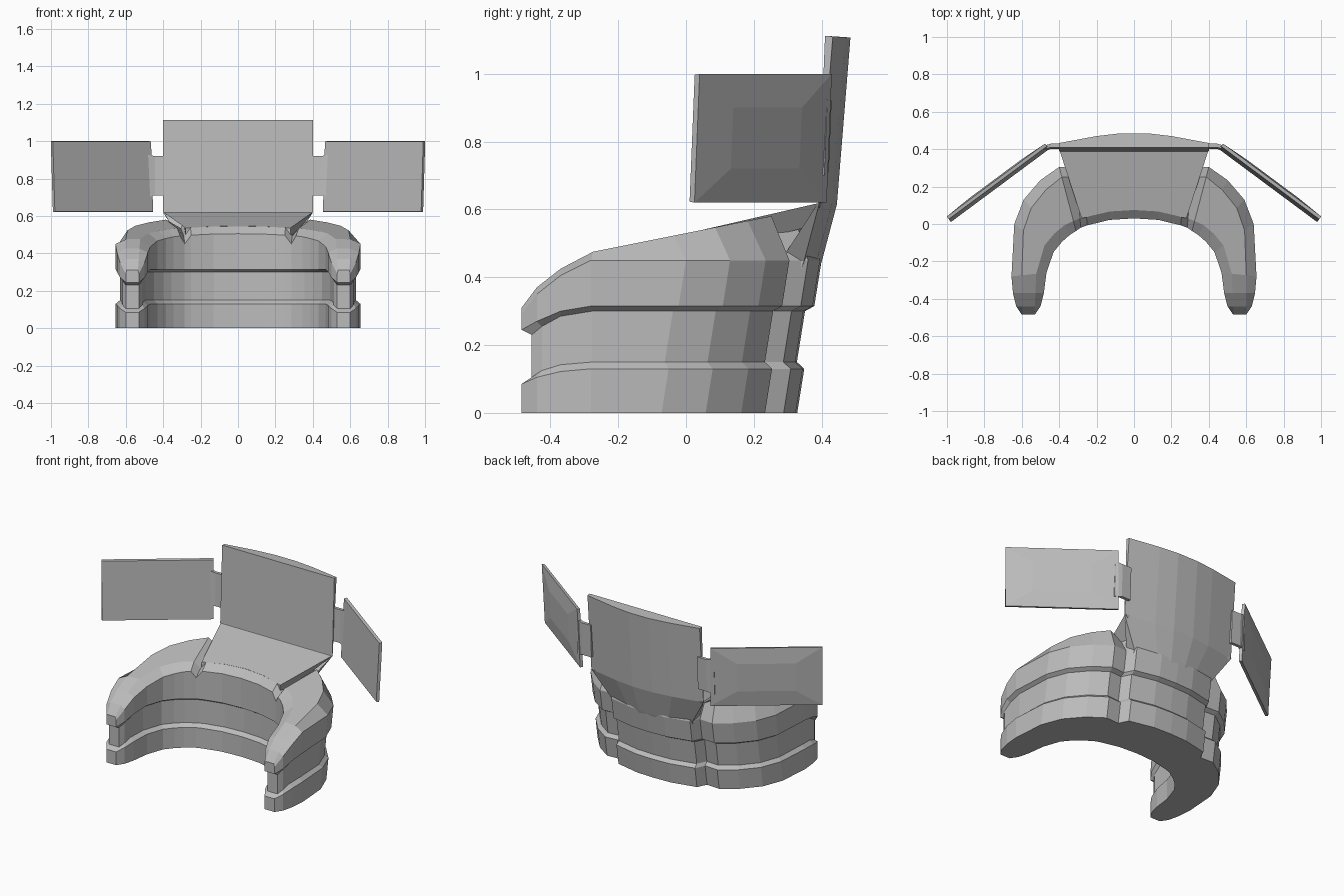
import bpy, bmesh
from mathutils import Vector

if "Cube" in bpy.data.objects:
    bpy.data.objects.remove(bpy.data.objects["Cube"])

grey = bpy.data.materials.new("plain grey")
grey.diffuse_color = (0.5, 0.5, 0.5, 1)
grey.use_nodes = True
grey.node_tree.nodes["Principled BSDF"].inputs["Base Color"].default_value = grey.diffuse_color


def make(name, verts, faces):
    me = bpy.data.meshes.new(name)
    bm = bmesh.new()
    vs = [bm.verts.new(v) for v in verts]
    for f in faces:
        bm.faces.new([vs[i] for i in f])
    bmesh.ops.recalc_face_normals(bm, faces=bm.faces)
    bm.to_mesh(me)
    bm.free()
    me.materials.append(grey)
    ob = bpy.data.objects.new(name, me)
    bpy.context.collection.objects.link(ob)
    return ob


def loft(rings, strip_cap=False):
    """Faces joining equal closed rings, with both ends capped."""
    n = len(rings[0])
    faces = []
    for r in range(len(rings) - 1):
        for i in range(n):
            j = (i + 1) % n
            faces.append((r*n+i, r*n+j, (r+1)*n+j, (r+1)*n+i))
    for r in (0, len(rings) - 1):
        if strip_cap:
            for i in range(n // 2 - 1):
                faces.append((r*n+i, r*n+i+1, r*n+n-2-i, r*n+n-1-i))
        else:
            faces.append([r*n+i for i in range(n)])
    return [p for ring in rings for p in ring], faces


# U-shaped desk: outer x,y / inner x,y / base drop / lip drop / edge z / bevel
stations = [
    (.60, -.485, .53, -.485, .045, .07, .29, .005),
    (.63, -.44, .50, -.44, .025, .045, .35, .03),
    (.647, -.37, .482, -.37, .008, .015, .405, .045),
    (.655, -.28, .468, -.26, 0, 0, .45, .055),
    (.64, 0, .43, -.15, 0, 0, .45, .06),
    (.59, .13, .385, -.095, 0, 0, .45, .06),
    (.50, .235, .345, -.06, 0, 0, .45, .06),
    (.40, .305, .31, -.037, 0, 0, .45, .055),
    (.31, .30, .285, -.02, 0, 0, .45, .05),
    (.28, .36, .25, -.007, 0, 0, .45, .045),
    (.12, .395, .13, .022, 0, 0, .45, .045),
    (0, .40, 0, .03, 0, 0, .45, .045)]


def section(k, side):
    ox, oy, ix, iy, d1, d2, ze, bev = stations[k]
    d = Vector((ix - ox, iy - oy)).normalized()
    inset = .025 if k > 1 else .012 * k
    back = max(0, .03 - .015 * k)
    lean = .16 if oy >= 0 else 0

    def out(z, ins=0, dy=0):
        return (side*(ox + d.x*ins), oy + d.y*ins + lean*(min(z, .45) - .45) + dy, z)

    def inn(z, ins=0, dy=0):
        return (side*(ix - d.x*ins), iy - d.y*ins + dy, z)

    def top(p):
        z = .48 + .2 * (p[1] + .25) - (.045 if k == 8 else 0)
        return (p[0], p[1], z if k > 2 else ze + .02)

    a, b, c, e = .13 - d1, .15 - d1, .30 - d2, .315 - d2
    ridge_in = top(inn(.45, bev))
    return [out(0), out(a), out(b, inset, back), out(c, inset, back), out(e), out(ze),
            top(out(.45, bev)), ridge_in,
            inn(ridge_in[2] - (.04 if k > 2 else .02)), inn(e),
            inn(c, inset, back), inn(b, inset, back), inn(a), inn(0)]


last = len(stations) - 1
rings = [section(k, 1) for k in range(last + 1)]
rings += [section(k, -1) for k in range(last - 1, -1, -1)]
make("curved_desk", *loft(rings, True))

# sloping desktop in the centre, flaring to meet the screen
plan = [(-.28, .03), (-.14, .067), (0, .08), (.14, .067), (.28, .03), (.40, .40), (-.40, .40)]
upper = [(x, y, .547 + .23 * (y - .08)) for x, y in plan]
lower = [(x * (.74 if y > .2 else 1), y - (.03 if y > .2 else 0), z - .07) for x, y, z in upper]
make("desktop", *loft([lower, upper]))

# back column rising into the main screen: z, half width, front y, back y
rings = []
for z, w, yf, yb in [(.32, .28, .25, .355), (.45, .29, .28, .40),
                     (.62, .40, .39, .445), (1.112, .40, .41, .485)]:
    rings.append([(-w, yf, z), (w, yf, z), (w, yb - .052, z - .002), (w*.5, yb - .015, z - .004),
                  (w*.18, yb, z - .005), (-w*.18, yb, z - .005), (-w*.5, yb - .015, z - .004),
                  (-w, yb - .052, z - .002)])
make("main_screen", *loft(rings))

# angled side screens with a raised back, and their brackets
for side, label in ((1, "right"), (-1, "left")):
    u, n = Vector((.803, -.596, 0)), Vector((.596, .803, 0))
    rings = []
    for hu, hv, depth in [(.327, .187, 0), (.327, .19, .018), (.17, .09, .03)]:
        ring = []
        for a, b in ((-1, -1), (1, -1), (1, 1), (-1, 1)):
            p = Vector((.722, .213, .81)) + u*a*hu + n*(depth + .05*b*hv) + Vector((0, 0, b*hv))
            ring.append((p.x*side, p.y, p.z))
        rings.append(ring)
    make(label + "_side_screen", *loft(rings))
    rings = [[(side*x, y + dy + .04*(z - .81), z) for dy, z in
              ((0, h0), (.02, h0), (.02, h1), (0, h1))]
             for x, y, h0, h1 in ((.38, .405, .71, .92), (.445, .405, .71, .92), (.49, .392, .70, .93))]
    make(label + "_bracket", *loft(rings))
